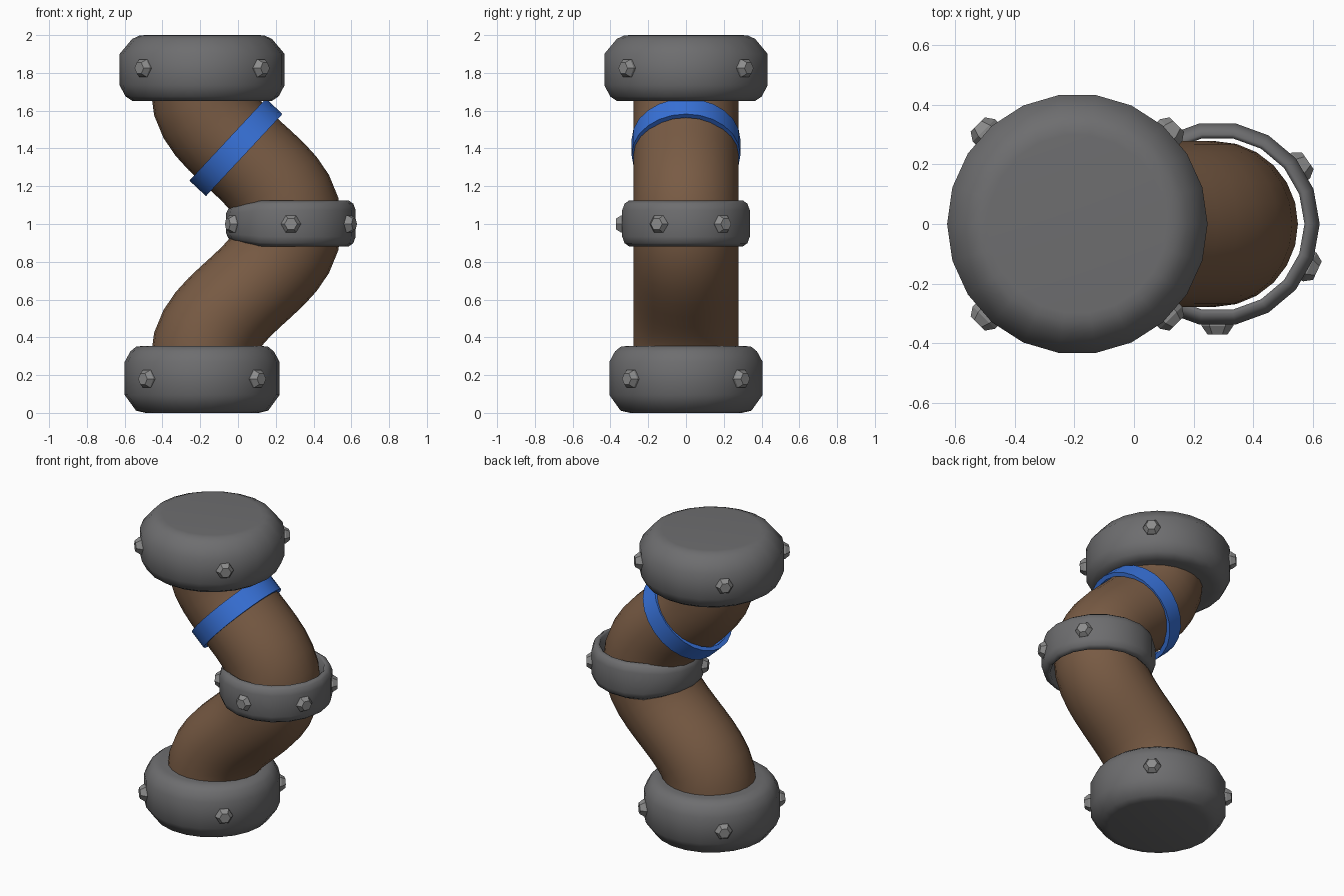
import bpy, bmesh
from math import sin, cos, pi, radians
from mathutils import Vector, Matrix

if "Cube" in bpy.data.objects:
    bpy.data.objects.remove(bpy.data.objects["Cube"])


def material(name, rgb):
    m = bpy.data.materials.new(name)
    m.diffuse_color = (*rgb, 1)
    m.use_nodes = True
    m.node_tree.nodes["Principled BSDF"].inputs["Base Color"].default_value = m.diffuse_color
    return m


def skin(name, rings, loop=False, smooth=True, mat=None):
    """Bridge successive vertex rings; loop joins last to first, else ends are capped."""
    bm = bmesh.new()
    vs = [[bm.verts.new(p) for p in r] for r in rings]
    n = len(vs[0])
    pairs = list(zip(vs, vs[1:])) + ([(vs[-1], vs[0])] if loop else [])
    for a, b in pairs:
        for i in range(n):
            j = (i + 1) % n
            bm.faces.new((a[i], a[j], b[j], b[i]))
    if not loop:
        bm.faces.new(vs[0])
        bm.faces.new(vs[-1])
    bmesh.ops.recalc_face_normals(bm, faces=bm.faces)
    for f in bm.faces:
        f.smooth = smooth
    me = bpy.data.meshes.new(name)
    bm.to_mesh(me)
    bm.free()
    ob = bpy.data.objects.new(name, me)
    bpy.context.collection.objects.link(ob)
    if mat:
        me.materials.append(mat)
    return ob


def lathe(profile, n, m=Matrix()):
    return [[m @ Vector((r * cos(2 * pi * i / n), r * sin(2 * pi * i / n), z))
             for i in range(n)] for r, z in profile]


def bolts(name, cx, z, r, angles):
    for k, a in enumerate(angles):
        d = Vector((cos(radians(a)), sin(radians(a)), 0))
        m = Matrix.Translation(Vector((cx, 0, z)) + d * r) @ d.to_track_quat('Z', 'Y').to_matrix().to_4x4()
        skin(f"{name}_{k + 1}", lathe([(.053, -.07), (.053, -.028), (.034, 0)], 6, m),
             smooth=False, mat=bolt_grey)


brown = material("brown", (.19, .105, .058))
blue = material("blue", (.04, .17, .70))
dark_grey = material("dark_grey", (.155, .155, .16))
bolt_grey = material("bolt_grey", (.26, .26, .26))

# bent pipe: two mirrored S-curves, slightly flattened where it slants
R, X0, X1, Z0, H, STEPS, N = .278, -.185, .272, .285, .295, 12, 24


def bez(a, b, c, d, t):
    s = 1 - t
    return a*s**3 + 3*b*s*s*t + 3*c*s*t*t + d*t**3


def bez_d(a, b, c, d, t):
    s = 1 - t
    return 3*(b - a)*s*s + 6*(c - b)*s*t + 3*(d - c)*t*t


half = [(X0, .15, 0, 1, R)]
for k in range(STEPS + 1):
    t = k / STEPS
    px, pz = (X0, X0, X1, X1), (Z0, Z0 + H, 1 - H, 1)
    tan = Vector((bez_d(*px, t), bez_d(*pz, t))).normalized()
    half.append((bez(*px, t), bez(*pz, t), tan.x, tan.y, R - .018 * sin(pi * t) ** 2))
path = half + [(x, 2 - z, -tx, tz, r) for x, z, tx, tz, r in reversed(half[:-1])]
skin("pipe", [[(x + tz * r * cos(2*pi*i/N), R * sin(2*pi*i/N), z - tx * r * cos(2*pi*i/N))
               for i in range(N)] for x, z, tx, tz, r in path], mat=brown)

# end flanges
CX = -.19
at = Matrix.Translation((CX, 0, 0))
skin("top_flange", lathe([(.30, 2), (.33, 1.998), (.37, 1.98), (.437, 1.9), (.437, 1.735),
                          (.405, 1.675), (.37, 1.652), (.33, 1.65)], 22, at), mat=dark_grey)
skin("bottom_flange", lathe([(.30, 0), (.35, .012), (.41, .095), (.41, .27), (.38, .325),
                             (.35, .35), (.31, .355)], 22, at), mat=dark_grey)
bolts("top_bolt", CX, 1.825, .472, (45, 135, 225, 315))
bolts("bottom_bolt", CX, .18, .445, (45, 135, 225, 315))

# loose collar round the bend, narrower on the inside of the bend
collar = lathe([(.343, -.07), (.343, .07), (.33, .105), (.305, .122), (.292, .112),
                (.292, -.112), (.305, -.122), (.33, -.105)], 18, Matrix.Translation((.28, 0, 0)))
for ring in collar:
    for v in ring:
        v.z = 1.003 + v.z * (1 - .25 * min(1, max(0, (.13 - v.x) / .19)))
skin("collar", collar, loop=True, mat=dark_grey)
bolts("collar_bolt", .28, 1.0, .37, (-155, -90, -25, 35))

# slanted blue band, slightly oval so it hugs the pipe
m = (Matrix.Translation((-.011, 0, 1.406)) @ Vector((.73, 0, -.68)).to_track_quat('Z', 'Y').to_matrix().to_4x4()
     @ Matrix.Diagonal((.288, .297, 1, 1)))
band = skin("band", lathe([(1, -.06), (1, .06), (.91, .06), (.91, -.06)], 24, m), loop=True, mat=blue)
bpy.context.view_layer.objects.active = band
band.select_set(True)
bpy.ops.object.shade_smooth_by_angle(angle=radians(30))
